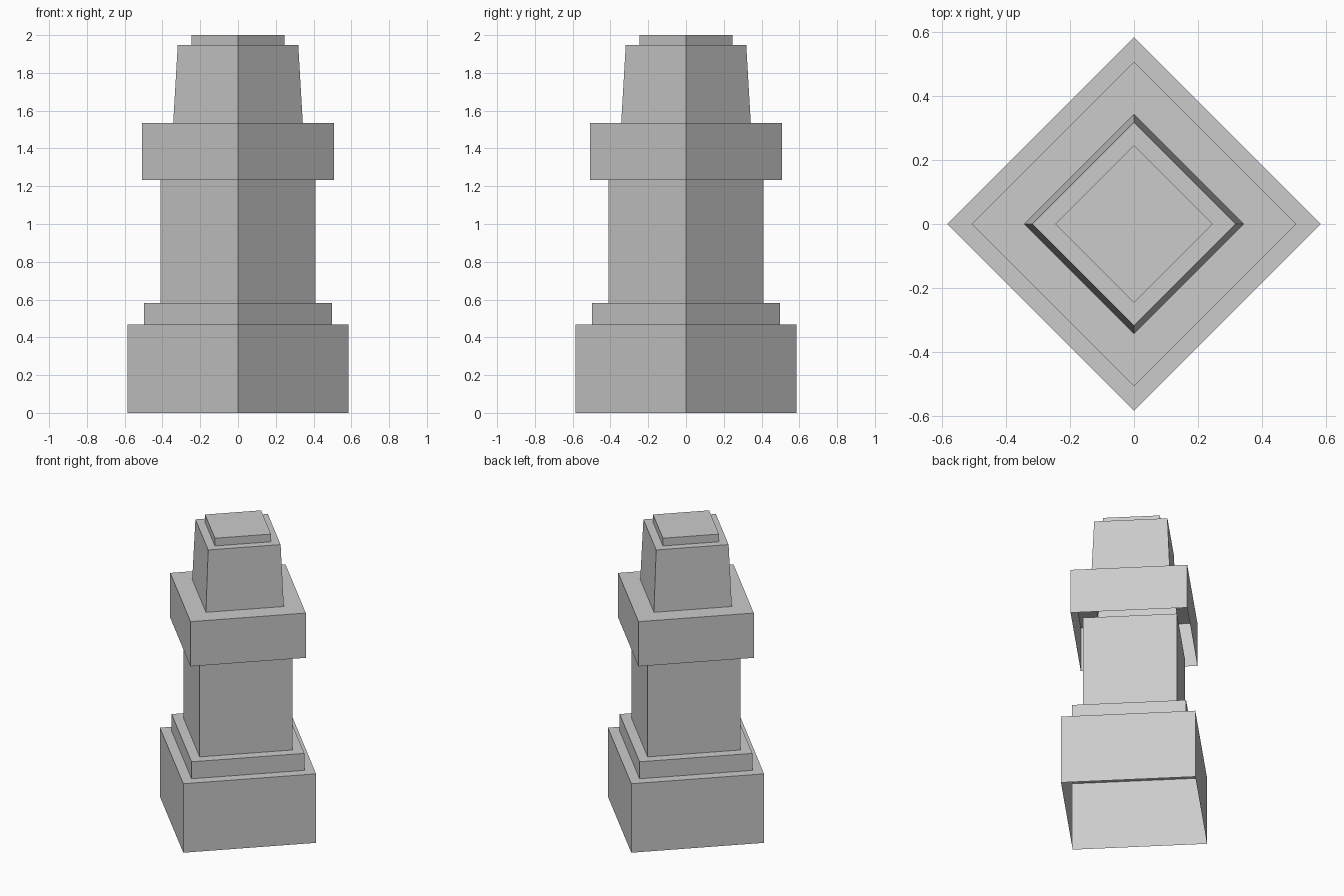
import bpy, bmesh, math

cube = bpy.data.objects.get("Cube")
if cube:
    bpy.data.objects.remove(cube, do_unlink=True)

# Single stone colour
stone = bpy.data.materials.new("grey stone")
stone.use_nodes = True
grey = (0.6, 0.6, 0.6, 1)
stone.diffuse_color = grey
stone.node_tree.nodes["Principled BSDF"].inputs["Base Color"].default_value = grey


def square_shell(name, profile, capped=False):
    """Turn a (radius, height) profile in four steps into an open diamond shell."""
    bm = bmesh.new()
    rings = []
    for radius, z in profile:
        angles = [i * math.pi / 2 for i in range(4)]
        rings.append([bm.verts.new((radius * math.cos(a), radius * math.sin(a), z))
                      for a in angles])
    for low, high in zip(rings, rings[1:]):
        for i in range(4):
            j = (i + 1) % 4
            bm.faces.new((low[i], low[j], high[j], high[i]))
    if capped:
        bm.faces.new(rings[-1])
    mesh = bpy.data.meshes.new(name)
    bm.to_mesh(mesh)
    bm.free()
    mesh.materials.append(stone)
    obj = bpy.data.objects.new(name, mesh)
    bpy.context.collection.objects.link(obj)
    return obj


# Stepped base, hollow and open underneath
square_shell("stepped_base", [(0.585, 0), (0.585, 0.467), (0.497, 0.467),
                              (0.497, 0.582), (0.41, 0.582)])

# Plain shaft
square_shell("shaft", [(0.41, 0.582), (0.41, 1.232)])

# Wide collar, open underneath around the shaft
square_shell("collar", [(0.508, 1.232), (0.508, 1.535), (0.343, 1.535)])

# Tapered head with a small flat cap
square_shell("tapered_head", [(0.343, 1.535), (0.319, 1.948), (0.247, 1.948)])
square_shell("top_cap", [(0.247, 1.948), (0.247, 2.0)], capped=True)
